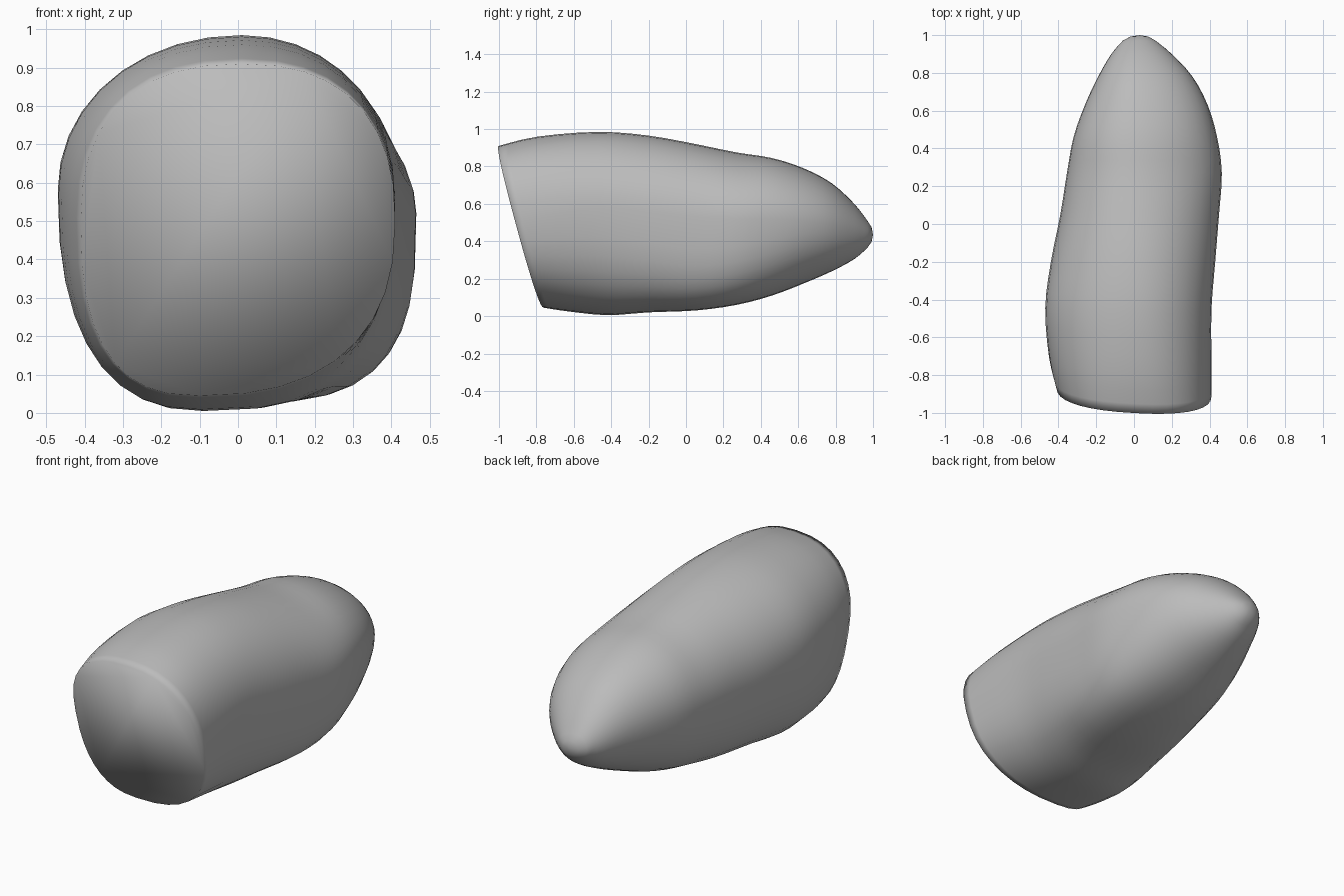
import bpy
import bmesh
import math

SIDES = 36   # points around each cross-section
STEPS = 3    # rings between two stations

# Remove the default object
cube = bpy.data.objects.get("Cube")
if cube:
    bpy.data.objects.remove(cube, do_unlink=True)

# Stations along the body:
# y, tilt, left edge, right edge, bottom, top, widest height,
# squareness of the upper half, lower left and lower right quarters
stations = [
    (-.89, .27, -.41, .41, .045, .91, .5, 2.4, 2.6, 2.4),
    (-.72, .17, -.45, .41, .025, .96, .54, 2.2, 2.5, 2.5),
    (-.45, .05, -.47, .41, .005, .985, .58, 2.05, 2.4, 2.7),
    (-.2, 0, -.44, .43, .02, .965, .56, 2, 2.4, 3),
    (.05, 0, -.39, .45, .03, .92, .53, 2, 2.4, 3.3),
    (.27, 0, -.355, .465, .06, .875, .52, 1.95, 2.3, 3.1),
    (.46, 0, -.32, .44, .11, .845, .52, 2, 2.2, 2.7),
    (.63, 0, -.26, .39, .175, .79, .51, 2, 2.1, 2.3),
    (.78, 0, -.19, .31, .24, .71, .49, 2, 2, 2.1),
    (.9, 0, -.12, .2, .305, .6, .46, 2, 2, 2),
    (.97, 0, -.06, .115, .365, .51, .44, 2, 2, 2),
]
nose_tip = (.03, 1, .435)


def blend(rows, i, t):
    """Smooth curve through the station values."""
    a, b, c, d = (rows[min(max(i + k, 0), len(rows) - 1)] for k in (-1, 0, 1, 2))
    return [q + t / 2 * (r - p + t * (2 * p - 5 * q + 4 * r - s
                                      + t * (3 * (q - r) + s - p)))
            for p, q, r, s in zip(a, b, c, d)]


def cross_section(y, tilt, left, right, bottom, top, mid, upper, low_left, low_right):
    """Rounded outline whose four quarters have their own radii."""
    points = []
    for k in range(SIDES):
        angle = math.tau * k / SIDES
        c, s = math.cos(angle), math.sin(angle)
        square = upper if s > 0 else low_right if c > 0 else low_left
        u = abs(c) ** (2 / square)
        v = abs(s) ** (2 / square)
        # the keel starts off to one side and straightens toward the nose
        ridge = .01 if s > 0 else max(-.1, min(.04, .2 * y))
        x = ridge + ((right if c > 0 else left) - ridge) * u
        z = mid + ((top if s > 0 else bottom) - mid) * v
        points.append((x, y - tilt * (z - mid + .2 * x), z))
    return points


def make_material(name, colour):
    mat = bpy.data.materials.new(name)
    mat.use_nodes = True
    mat.diffuse_color = colour
    mat.node_tree.nodes["Principled BSDF"].inputs["Base Color"].default_value = colour
    return mat


# Loft the body through the stations
sections = [blend(stations, i, j / STEPS)
            for i in range(len(stations) - 1) for j in range(STEPS)]
sections.append(stations[-1])

bm = bmesh.new()
rings = [[bm.verts.new(p) for p in cross_section(*row)] for row in sections]
for near, far in zip(rings, rings[1:]):
    for k in range(SIDES):
        n = (k + 1) % SIDES
        bm.faces.new((near[k], near[n], far[n], far[k]))

# Rounded nose, with one ring before the tip
last = rings[-1]
inner = [bm.verts.new((nose_tip[0] + (v.co.x - nose_tip[0]) * .55, .992,
                       nose_tip[2] + (v.co.z - nose_tip[2]) * .55)) for v in last]
tip = bm.verts.new(nose_tip)
for k in range(SIDES):
    n = (k + 1) % SIDES
    bm.faces.new((last[k], last[n], inner[n], inner[k]))
    bm.faces.new((inner[k], inner[n], tip))

# Slanted flat front end
bm.faces.new(rings[0])
bmesh.ops.recalc_face_normals(bm, faces=bm.faces)

mesh = bpy.data.meshes.new("body")
bm.to_mesh(mesh)
bm.free()
for face in mesh.polygons:
    face.use_smooth = True
body = bpy.data.objects.new("body", mesh)
bpy.context.scene.collection.objects.link(body)
mesh.materials.append(make_material("plain grey", (.5, .5, .5, 1)))
